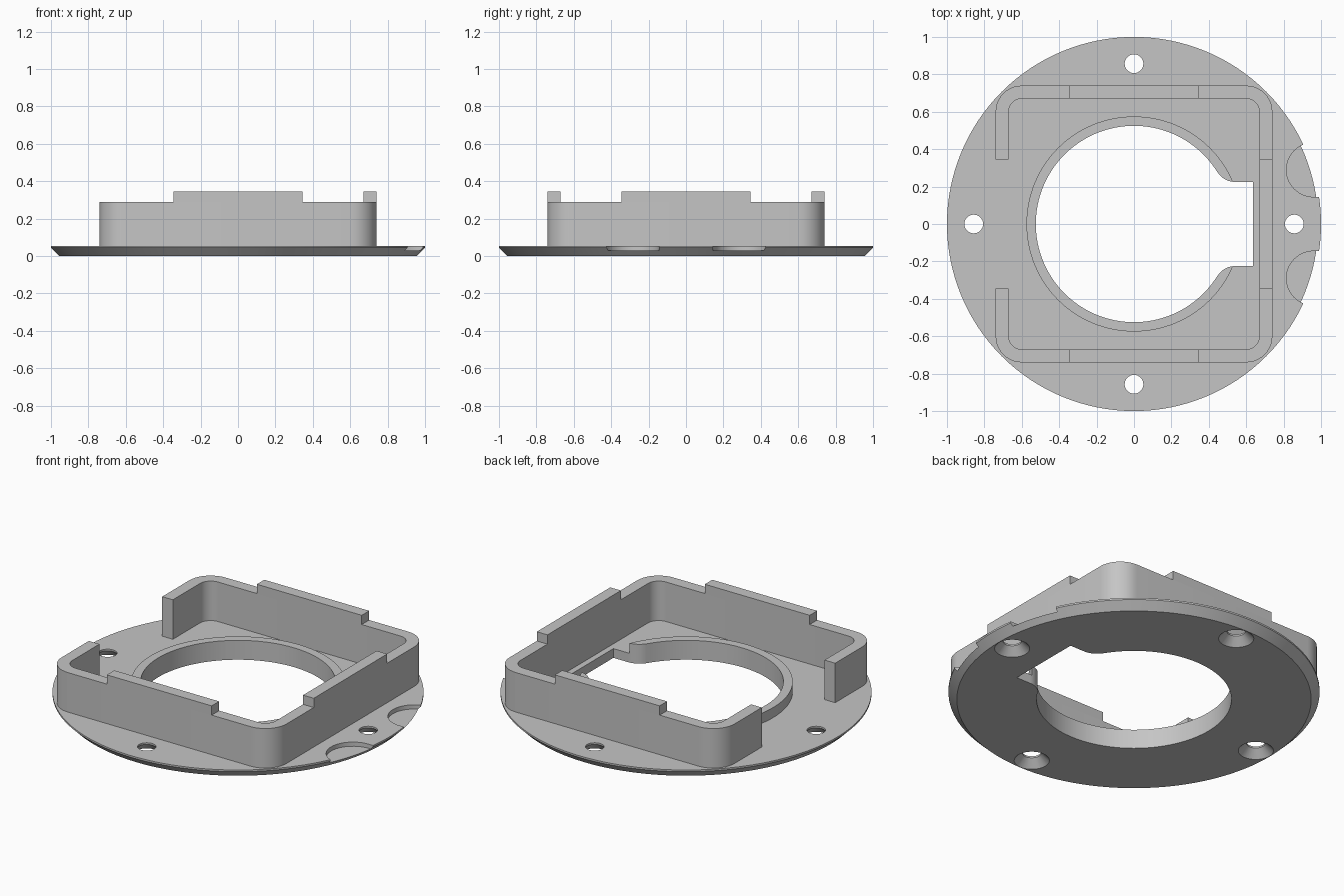
import bpy
import bmesh
from math import sin, cos, pi, atan2, hypot, radians

if "Cube" in bpy.data.objects:
    bpy.data.objects.remove(bpy.data.objects["Cube"])

PLATE_TOP, WALL_TOP, TAB_TOP, RING_TOP = 0.055, 0.29, 0.345, 0.115
BORE, RING_OUT = 0.525, 0.575
WALL_OUT, WALL_IN = 0.74, 0.67
CORNER = 0.6            # centre of the wall corner arcs
GAP = 0.345             # half width of the wall gap and of the tabs

grey = bpy.data.materials.new("grey_plastic")
grey.use_nodes = True
colour = (0.56, 0.56, 0.56, 1)
grey.diffuse_color = colour
grey.node_tree.nodes["Principled BSDF"].inputs["Base Color"].default_value = colour


def finish(name, bm):
    bmesh.ops.recalc_face_normals(bm, faces=bm.faces)
    mesh = bpy.data.meshes.new(name)
    bm.to_mesh(mesh)
    bm.free()
    mesh.materials.append(grey)
    ob = bpy.data.objects.new(name, mesh)
    bpy.context.collection.objects.link(ob)
    return ob


def arc(cx, cy, r, a0, a1, n):
    return [(cx + r * cos(a0 + (a1 - a0) * i / n),
             cy + r * sin(a0 + (a1 - a0) * i / n)) for i in range(n + 1)]


def prism(name, outline, z0, z1):
    bm = bmesh.new()
    low = [bm.verts.new((x, y, z0)) for x, y in outline]
    high = [bm.verts.new((x, y, z1)) for x, y in outline]
    bm.faces.new(low)
    bm.faces.new(high)
    for i in range(len(low)):
        j = (i + 1) % len(low)
        bm.faces.new((low[i], low[j], high[j], high[i]))
    return finish(name, bm)


def lathe(name, profile, centre=(0, 0), n=128):
    """Turn a closed (radius, z) profile; radius 0 points become poles."""
    bm = bmesh.new()
    rings = []
    for r, z in profile:
        if r == 0:
            rings.append([bm.verts.new((*centre, z))] * n)
        else:
            rings.append([bm.verts.new((centre[0] + r * cos(2 * pi * k / n),
                                        centre[1] + r * sin(2 * pi * k / n), z))
                          for k in range(n)])
    for a, b in zip(rings, rings[1:] + rings[:1]):
        for k in range(n):
            m = (k + 1) % n
            corners = list(dict.fromkeys((a[k], a[m], b[m], b[k])))
            if len(corners) > 2:
                bm.faces.new(corners)
    return finish(name, bm)


def cut(ob, cutters):
    for c in cutters:
        mod = ob.modifiers.new("cut", 'BOOLEAN')
        mod.operation = 'DIFFERENCE'
        mod.solver = 'EXACT'
        mod.object = c
    graph = bpy.context.evaluated_depsgraph_get()
    mesh = bpy.data.meshes.new_from_object(ob.evaluated_get(graph))
    ob.modifiers.clear()
    ob.data = mesh


# Chamfered disc and the raised lip around the bore
plate = lathe("base_plate", [(0.4, 0), (0.955, 0), (1, 0.045),
                             (1, PLATE_TOP), (0.4, PLATE_TOP)])
lip = lathe("bore_lip", [(0.4, PLATE_TOP), (RING_OUT, PLATE_TOP),
                         (RING_OUT, RING_TOP), (0.4, RING_TOP)])

# Bore outline: circle blended by fillets into a square side slot
fx, fy, fr = 0.54, 0.335, 0.11
blend = atan2(fy, fx)
upper = [(0.635, fy - fr)] + arc(fx, fy, fr, -pi / 2, blend - pi, 10)
lower = [(x, -y) for x, y in reversed(upper)]
circle = arc(0, 0, BORE, blend, 2 * pi - blend, 100)[1:-1]
bore = prism("bore_cutter", upper + circle + lower, -0.1, 0.3)

# Countersunk screw holes
cutters = [bore]
for i in range(4):
    a = i * pi / 2
    cutters.append(lathe("screw_hole_cutter",
                         [(0, -0.01), (0.105, -0.01), (0.05, 0.045), (0.05, 0.1), (0, 0.1)],
                         (0.857 * cos(a), 0.857 * sin(a)), 32))

# Round-ended shallow pockets at the left rim
for side in (1, -1):
    outline = [(1.1, side * 0.145)] + arc(0.96, side * 0.29, 0.145,
                                          -side * pi / 2, -side * 1.5 * pi, 28)
    outline.append((1.1, side * 0.435))
    cutters.append(prism("pocket_cutter", outline, 0.03, 0.1))

cut(plate, cutters)
cut(lip, [bore])
for c in cutters:
    bpy.data.objects.remove(c)


# Rounded square wall, open on the right side
def wall_path(half):
    pts = [(-half, GAP)]
    for sx, sy, a in ((-1, 1, pi), (1, 1, pi / 2), (1, -1, 0), (-1, -1, -pi / 2)):
        pts += arc(sx * CORNER, sy * CORNER, half - CORNER, a, a - pi / 2, 10)
    return pts + [(-half, -GAP)]


wall = prism("frame_wall", wall_path(WALL_OUT) + wall_path(WALL_IN)[::-1],
             PLATE_TOP, WALL_TOP)

# Raised tabs on the three closed sides
tabs = []
for name, turn in (("left_tab", 0), ("back_tab", pi / 2), ("front_tab", -pi / 2)):
    box = [(WALL_IN, -GAP), (WALL_OUT, -GAP), (WALL_OUT, GAP), (WALL_IN, GAP)]
    tabs.append(prism(name, [(x * cos(turn) - y * sin(turn), x * sin(turn) + y * cos(turn))
                             for x, y in box], WALL_TOP, TAB_TOP))

# Smooth curved walls, keep hard edges
bpy.ops.object.select_all(action='DESELECT')
for ob in (plate, lip, wall):
    ob.select_set(True)
bpy.context.view_layer.objects.active = plate
bpy.ops.object.shade_smooth_by_angle(angle=radians(30))
